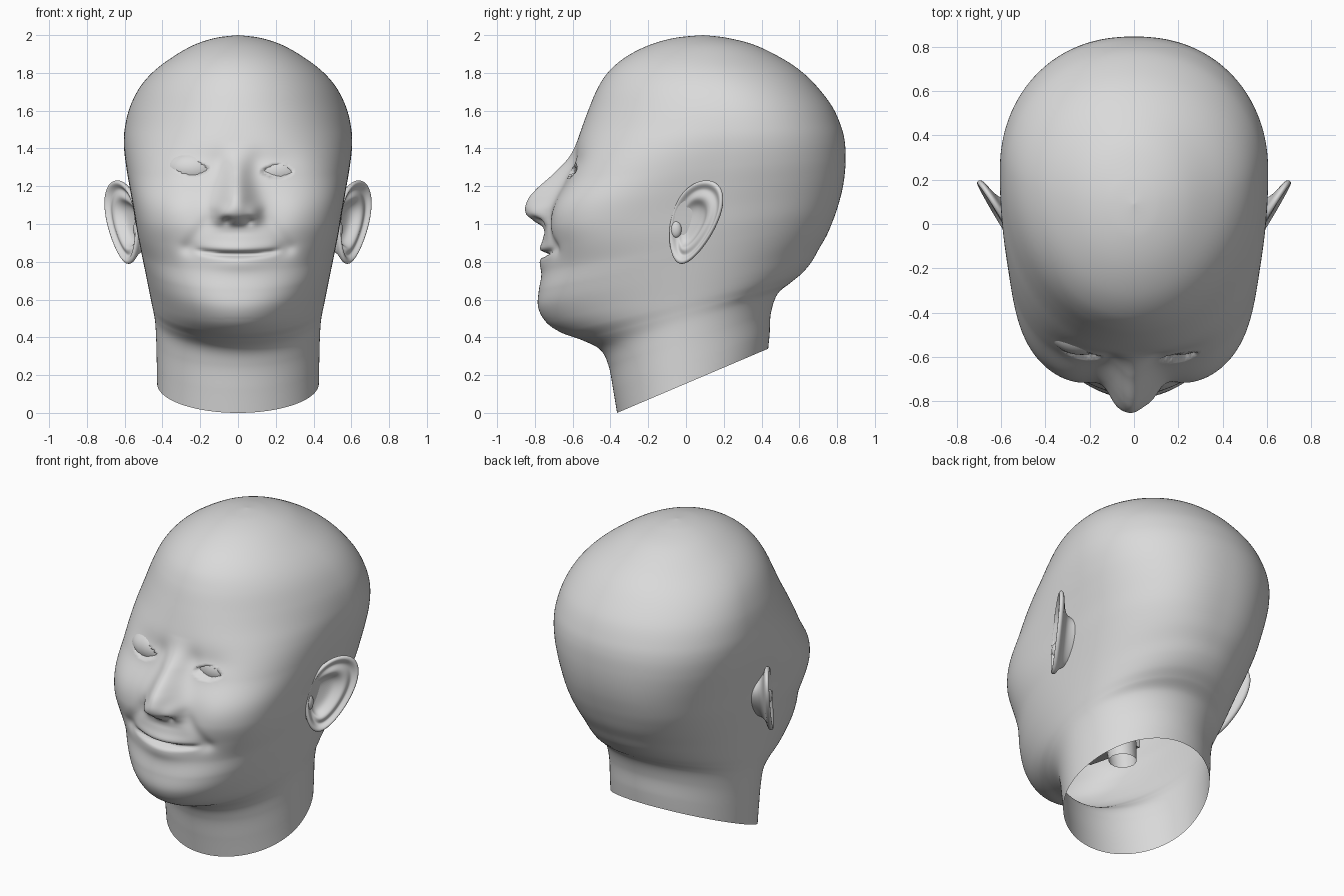
import bpy, bmesh
from math import sin, cos, pi, exp, hypot
from mathutils import Vector

if "Cube" in bpy.data.objects:
    bpy.data.objects.remove(bpy.data.objects["Cube"])

clay = bpy.data.materials.new("grey_clay")
clay.use_nodes = True
clay.diffuse_color = (0.7, 0.7, 0.7, 1)
clay.node_tree.nodes["Principled BSDF"].inputs["Base Color"].default_value = (0.7, 0.7, 0.7, 1)


def finish(bm, name, smooth=True):
    bmesh.ops.recalc_face_normals(bm, faces=bm.faces)
    for f in bm.faces:
        f.smooth = smooth
    mesh = bpy.data.meshes.new(name)
    bm.to_mesh(mesh)
    bm.free()
    mesh.materials.append(clay)
    obj = bpy.data.objects.new(name, mesh)
    bpy.context.collection.objects.link(obj)
    return obj


def loft(rings):
    """Skin a list of closed rings of points."""
    bm = bmesh.new()
    grid = [[bm.verts.new(p) for p in ring] for ring in rings]
    for a, b in zip(grid, grid[1:]):
        for i in range(len(a)):
            j = (i + 1) % len(a)
            bm.faces.new((a[i], a[j], b[j], b[i]))
    bmesh.ops.remove_doubles(bm, verts=bm.verts, dist=0.00001)
    return bm


def step(a, b, v):
    t = min(1, max(0, (v - a) / (b - a)))
    return t * t * (3 - 2 * t)


def spline(rows, k, t):
    p = [rows[min(max(k + o, 0), len(rows) - 1)] for o in (-1, 0, 1, 2)]
    return [b + 0.5 * t * (c - a + t * (2 * a - 5 * b + 4 * c - d + t * (3 * (b - c) + d - a)))
            for a, b, c, d in zip(*p)]


def lookup(rows, v):
    """Smooth curve through (position, value) points."""
    for k, (lo, hi) in enumerate(zip(rows, rows[1:])):
        if v <= hi[0]:
            return spline(rows, k, max(0, (v - lo[0]) / (hi[0] - lo[0])))[1]
    return rows[-1][1]


# Skull and neck rings: front y, front z, back y, back z, half width
RINGS = [
    (-.365, 0, .435, .34, .428), (-.385, .12, .443, .42, .43), (-.41, .25, .45, .53, .433),
    (-.455, .335, .485, .63, .438), (-.55, .385, .555, .69, .447), (-.66, .425, .615, .74, .458),
    (-.74, .48, .665, .8, .47), (-.78, .56, .705, .87, .485), (-.765, .65, .745, .94, .5),
    (-.715, .76, .775, 1.01, .517), (-.69, .88, .8, 1.08, .535), (-.69, 1, .825, 1.17, .552),
    (-.68, 1.12, .84, 1.26, .572), (-.635, 1.25, .845, 1.35, .592), (-.595, 1.38, .84, 1.44, .604),
    (-.562, 1.48, .82, 1.52, .6), (-.518, 1.6, .775, 1.62, .575), (-.472, 1.71, .7, 1.72, .525),
    (-.415, 1.8, .62, 1.8, .455), (-.325, 1.88, .52, 1.87, .36), (-.2, 1.945, .37, 1.945, .24),
    (-.06, 1.985, .22, 1.985, .12), (.09, 2, .09, 2, 0)]
FRONT_SQUARENESS = [(0, 2), (.25, 2), (.5, 2), (.75, 2.7), (1, 4), (1.25, 3), (1.5, 2.2),
                    (1.75, 2), (2, 2)]
BACK_SQUARENESS = [(0, 2), (.4, 2.05), (.8, 2.4), (1.2, 2.25), (1.6, 2.05), (2, 2)]
WIDEST = [(0, 0), (.4, 0), (.8, .06), (1.2, .21), (1.6, .23), (2, .09)]

# Face relief: x, z, x spread, z spread, push along y (mirrored when x is not 0)
RELIEF = [
    (0, .87, .16, .12, -.075),      # muzzle
    (.3, 1.03, .1, .1, -.025),      # cheek
    (.21, 1.3, .09, .065, .022),    # socket
    (.1, 1.32, .04, .05, .015),     # inner socket
    (.085, 1.055, .032, .035, -.03),  # nose wing
    (.06, 1.015, .018, .014, .03),  # nostril
    (.25, .87, .035, .03, .012)]    # mouth corner
NOSE = [(.95, 0), (.985, .02), (1.01, .07), (1.05, .13), (1.1, .152), (1.17, .138),
        (1.28, .065), (1.36, .015), (1.44, 0)]
EYES = {"right": (-.235, 1.29), "left": (.203, 1.277)}


def bell(d, s):
    return exp(-0.5 * (d / s) ** 2)


def face_relief(x, z):
    ax = abs(x)
    push = 0
    for cx, cz, sx, sz, amount in RELIEF:
        push += amount * bell(ax - cx, sx) * bell(z - cz, sz)
    # nose ridge
    push -= lookup(NOSE, z) * bell(x + .01, .07 - .02 * step(1.08, 1.28, z))
    # smile fold running from nose wing to mouth corner
    t = min(1, max(0, ((ax - .13) * .14 - (z - 1.05) * .17) / .0485))
    push += .01 * bell(hypot(ax - .13 - .14 * t, z - 1.05 + .17 * t), .026)
    # lips and the line between them
    line = z - .838 - .45 * x * x
    push += (.014 + .036 * bell(x, .1)) * bell(line, .01) * (1 - step(.17, .25, ax))
    push -= .008 * bell(line - .035, .018) * bell(x, .12)
    push -= .008 * bell(line + .05, .028) * bell(x, .11)
    # eyelids and almond opening
    for ex, ez in EYES.values():
        dx, dz = x - ex, z - ez
        push -= .014 * bell(dx, .075) * bell(dz, .035)
        push += .03 * step(0, .008, .036 * (1 - (dx / .09) ** 2) - abs(dz))
    return push


def head_ring(row, count=224):
    yf, zf, yb, zb, w = row
    mid = lookup(WIDEST, zf)
    front_n, back_n = lookup(FRONT_SQUARENESS, zf), lookup(BACK_SQUARENESS, zf)
    points = []
    for i in range(count):
        u = 2 * pi * i / count
        t = u - .35 * sin(u)
        c, s = cos(t), sin(t)
        n = front_n if c > 0 else back_n
        r = (abs(c) ** n + abs(s) ** n) ** (-1 / n)
        x = w * s * r
        y = mid + ((yf - mid) if c > 0 else (mid - yb)) * c * r
        z = zf + (zb - zf) * (y - yf) / max(yb - yf, .001)
        front = 1 - step(-.45, -.25, y)
        if front and .5 < z < 1.6:
            y += front * face_relief(x, z)
        points.append((x, y, z))
    return points


# Head
rows = [spline(RINGS, k, j / 12) for k in range(len(RINGS) - 1) for j in range(12)]
rows.append(RINGS[-1])
finish(loft([head_ring(r) for r in rows]), "head")


def ellipsoid(name, centre, size):
    bm = bmesh.new()
    bmesh.ops.create_uvsphere(bm, u_segments=32, v_segments=20, radius=1)
    bmesh.ops.scale(bm, vec=size, verts=bm.verts)
    bmesh.ops.translate(bm, vec=centre, verts=bm.verts)
    return finish(bm, name)


# Eyeballs
for side, (ex, ez) in EYES.items():
    ellipsoid(side + "_eyeball", (ex, -.48, ez), (.15, .11, .1))

# Ears: radius, relief and forward shift, from the hollow over the rim to the root behind
EAR = [(0, -.045, .05), (.3, -.043, .035), (.46, -.03, .03), (.56, .004, .02), (.66, .008, .01),
       (.77, -.008, .005), (.84, .006, 0), (.92, .02, 0), (1, .01, 0), (.98, -.01, 0),
       (.86, -.018, .015), (.68, -.03, .045), (.58, -.06, .06), (.54, -.13, .06)]
BACK, UP, OUT = Vector((.54, .84, 0)), Vector((.13, .28, .95)), Vector((.84, -.54, 0))


def ear(side, sign):
    def place(u, v, h):
        p = Vector((.606, .045, 1.01)) + BACK * u + UP * v + OUT * h
        return (p.x * sign, p.y, p.z)

    rings = []
    for r, h, shift in EAR:
        ring = []
        for i in range(32):
            a = 2 * pi * i / 32
            u = .15 * cos(a) * (1 + .24 * sin(a)) * r - shift
            v = .237 * sin(a) * r - .4 * shift
            # the inner ridge fades out towards the cheek
            fade = .025 * step(0, 1, -cos(a)) if .5 < r < .7 and h > 0 else 0
            ring.append(place(u, v, h - fade))
        rings.append(ring)
    obj = finish(loft(rings), side + "_ear")
    smooth = obj.modifiers.new("smooth", 'SUBSURF')
    smooth.levels = smooth.render_levels = 2
    ellipsoid(side + "_ear_tragus", place(-.11, -.04, -.01), (.022, .03, .045))


ear("left", 1)
ear("right", -1)

# Mouth cavity inside the head, its floor sloping back to the throat
bm = bmesh.new()
bmesh.ops.create_cube(bm, size=1)
for v in bm.verts:
    rear, top = v.co.y > 0, v.co.z > 0
    v.co = (v.co.x * (.22 if rear else .36), -.08 if rear else -.6,
            .88 if top else .58 if rear else .72)
finish(bm, "mouth_cavity", smooth=False)
finish(loft([[(r * cos(a * pi / 8), y + r * sin(a * pi / 8), z) for a in range(16)]
             for r, y, z in ((.1, -.15, .78), (.09, -.12, .6), (.08, -.1, .46))]), "throat")
